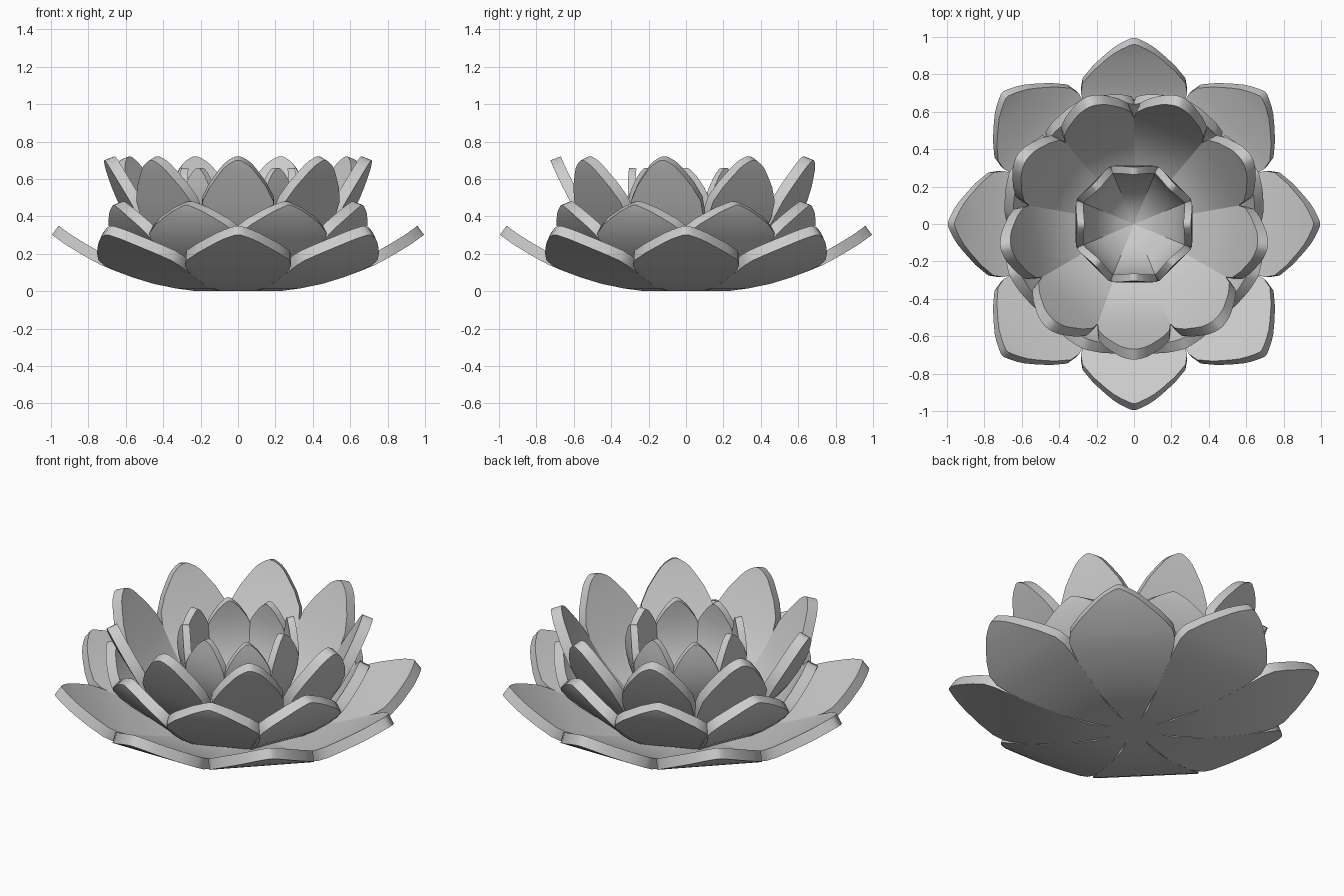
import bpy, math

if "Cube" in bpy.data.objects:
    bpy.data.objects.remove(bpy.data.objects["Cube"])


def smooth(pts, steps=2):
    """Catmull-Rom resample of (radius, height, half width) points."""
    out = []
    for i in range(len(pts) - 1):
        p0, p1 = pts[max(i - 1, 0)], pts[i]
        p2, p3 = pts[i + 1], pts[min(i + 2, len(pts) - 1)]
        for k in range(steps):
            t = k / steps
            out.append([0.5 * (2 * b + (c - a) * t + (2 * a - 5 * b + 4 * c - d) * t * t
                        + (3 * b - a - 3 * c + d) * t ** 3)
                        for a, b, c, d in zip(p0, p1, p2, p3)])
    return out + [list(pts[-1])]


def petal_ring(name, profile, count, start, thickness):
    rows = smooth(profile)
    cols = [-1, -0.5, 0, 0.5, 1]
    n = len(cols)
    verts, faces = [], []
    for k in range(count):
        a = math.radians(start + 360 * k / count)
        ca, sa = math.cos(a), math.sin(a)
        base = len(verts)
        for r, z, w in rows:
            for s in cols:
                y = s * w
                verts.append((r * ca - y * sa, r * sa + y * ca, max(z, 0)))
        for i in range(len(rows) - 1):
            for j in range(n - 1):
                q = base + i * n + j
                faces.append((q, q + n, q + n + 1, q + 1))
    mesh = bpy.data.meshes.new(name)
    mesh.from_pydata(verts, [], faces)
    ob = bpy.data.objects.new(name, mesh)
    bpy.context.collection.objects.link(ob)
    # thickness grows towards the inside of the flower
    sol = ob.modifiers.new("thickness", 'SOLIDIFY')
    sol.thickness = thickness
    sol.offset = 1
    bpy.ops.object.select_all(action='DESELECT')
    ob.select_set(True)
    bpy.context.view_layer.objects.active = ob
    bpy.ops.object.modifier_apply(modifier=sol.name)
    bpy.ops.object.shade_smooth_by_angle(angle=math.radians(40))


# wide, low outer petals
petal_ring("outer_petals", [
    (0.0, 0.0, 0.01), (0.22, 0.0, 0.085), (0.45, 0.04, 0.19), (0.66, 0.11, 0.268),
    (0.78, 0.165, 0.275), (0.91, 0.242, 0.15), (0.965, 0.28, 0.075), (0.995, 0.302, 0.01)], 8, 0, 0.06)

# second row, turned half a step
petal_ring("middle_petals", [
    (0.0, 0.02, 0.01), (0.2, 0.03, 0.08), (0.38, 0.09, 0.165), (0.54, 0.21, 0.235),
    (0.635, 0.31, 0.25), (0.69, 0.395, 0.14), (0.71, 0.435, 0.07), (0.72, 0.46, 0.01)], 8, 22.5, 0.06)

# tall third row of nine
petal_ring("upper_petals", [
    (0.0, 0.04, 0.01), (0.2, 0.06, 0.07), (0.38, 0.16, 0.135), (0.52, 0.31, 0.185),
    (0.62, 0.48, 0.19), (0.69, 0.62, 0.105), (0.715, 0.675, 0.055), (0.725, 0.70, 0.01)], 9, -90, 0.06)

# upright cup in the centre
petal_ring("inner_petals", [
    (0.0, 0.07, 0.01), (0.12, 0.12, 0.05), (0.23, 0.24, 0.096), (0.29, 0.38, 0.122),
    (0.31, 0.50, 0.122), (0.31, 0.59, 0.075), (0.307, 0.635, 0.04), (0.305, 0.66, 0.01)], 8, 0, 0.04)
